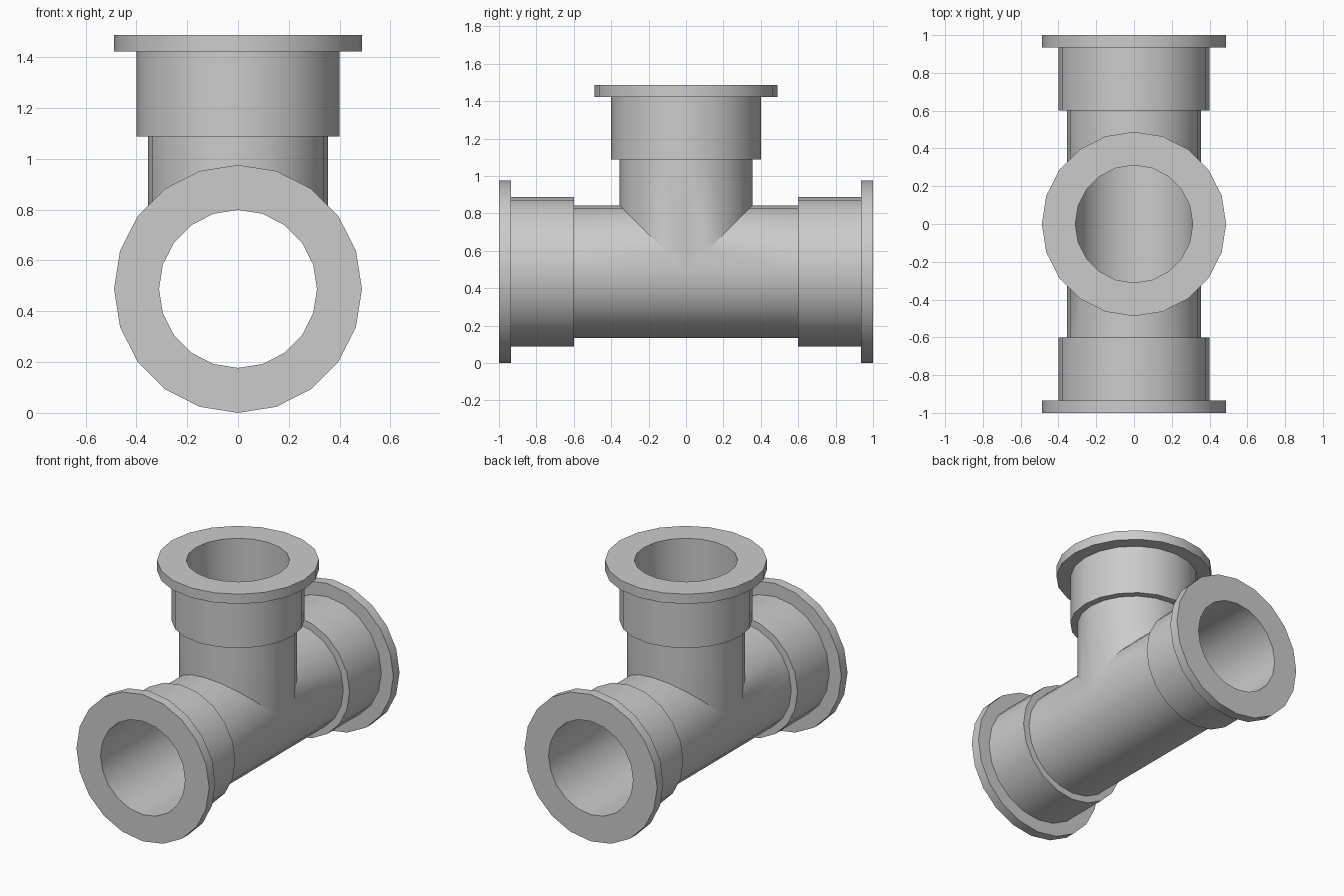
import bpy
import bmesh
from math import sin, cos, pi, radians
from mathutils import Vector

default = bpy.data.objects.get("Cube")
if default:
    bpy.data.objects.remove(default, do_unlink=True)

SIDES = 20
CENTRE_Z = 0.488
BORE, PIPE, COLLAR, FLANGE = 0.311, 0.355, 0.40, 0.488
COLLAR_START, FLANGE_START, END = 0.6, 0.935, 1.0

# Wall section of one arm: (radius, distance along arm), None = mitred joint
PROFILE = [
    (BORE, None), (BORE, END), (FLANGE, END), (FLANGE, FLANGE_START),
    (COLLAR, FLANGE_START), (COLLAR, COLLAR_START),
    (PIPE, COLLAR_START), (PIPE, None),
]


def add_arm(bm, axis, across, joint):
    """Revolve the wall section around axis; joint(v) gives the mitre offset."""
    side = Vector((1, 0, 0))
    rings = []
    for radius, dist in PROFILE:
        ring = []
        for i in range(SIDES):
            a = 2 * pi * i / SIDES
            v = radius * sin(a)
            d = joint(v) if dist is None else dist
            ring.append(bm.verts.new(side * radius * cos(a) + across * v + axis * d))
        rings.append(ring)
    for lower, upper in zip(rings, rings[1:]):
        for i in range(SIDES):
            j = (i + 1) % SIDES
            bm.faces.new((lower[i], lower[j], upper[j], upper[i]))


# Three identical arms that meet along mitred seams
UP, BACK = Vector((0, 0, 1)), Vector((0, 1, 0))
bm = bmesh.new()
add_arm(bm, BACK, UP, lambda v: max(0, v))
add_arm(bm, -BACK, UP, lambda v: max(0, v))
add_arm(bm, UP, BACK, abs)
bmesh.ops.remove_doubles(bm, verts=bm.verts, dist=0.0005)
bmesh.ops.recalc_face_normals(bm, faces=bm.faces)
bmesh.ops.translate(bm, verts=bm.verts, vec=(0, 0, CENTRE_Z))

mesh = bpy.data.meshes.new("pipe_tee")
bm.to_mesh(mesh)
bm.free()
tee = bpy.data.objects.new("pipe_tee", mesh)
bpy.context.collection.objects.link(tee)

# Plain grey material
grey = bpy.data.materials.new("light_grey")
grey.use_nodes = True
colour = (0.6, 0.6, 0.6, 1)
grey.diffuse_color = colour
grey.node_tree.nodes["Principled BSDF"].inputs["Base Color"].default_value = colour
mesh.materials.append(grey)

# Smooth barrels, crisp steps and seams
bpy.ops.object.select_all(action="DESELECT")
tee.select_set(True)
bpy.context.view_layer.objects.active = tee
bpy.ops.object.shade_smooth_by_angle(angle=radians(30))
